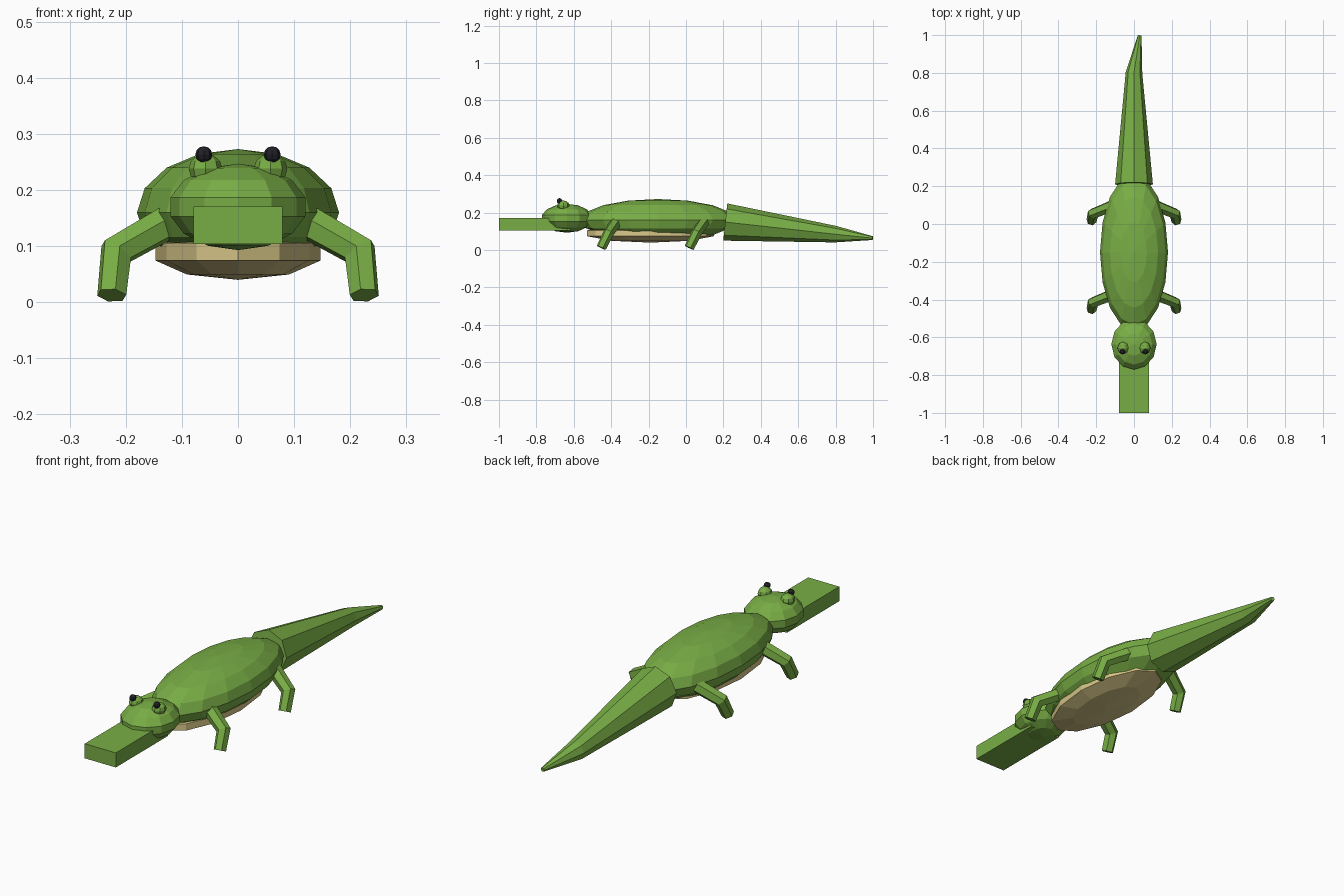
import bpy, bmesh, math
from mathutils import Vector

if "Cube" in bpy.data.objects:
    bpy.data.objects.remove(bpy.data.objects["Cube"])


def material(name, rgb):
    m = bpy.data.materials.new(name)
    m.diffuse_color = (*rgb, 1)
    m.use_nodes = True
    m.node_tree.nodes["Principled BSDF"].inputs["Base Color"].default_value = m.diffuse_color
    return m


GREEN = material("green_skin", (0.19, 0.42, 0.06))
CREAM = material("cream_belly", (0.70, 0.58, 0.25))
BLACK = material("black_eye", (0.015, 0.015, 0.02))


def add_mesh(name, bm, mat):
    bmesh.ops.recalc_face_normals(bm, faces=bm.faces)
    me = bpy.data.meshes.new(name)
    bm.to_mesh(me)
    bm.free()
    me.materials.append(mat)
    ob = bpy.data.objects.new(name, me)
    bpy.context.collection.objects.link(ob)
    return ob


def ball(name, loc, size, segs, rings, mat):
    bm = bmesh.new()
    bmesh.ops.create_uvsphere(bm, u_segments=segs, v_segments=rings, radius=1)
    bmesh.ops.scale(bm, vec=size, verts=bm.verts)
    bmesh.ops.translate(bm, vec=loc, verts=bm.verts)
    return add_mesh(name, bm, mat)


def tube(name, points, radii, sides, mat, up):
    """Faceted tube through the points, mitred at the bends, capped."""
    pts = [Vector(p) for p in points]
    bm = bmesh.new()
    rings = []
    for i, p in enumerate(pts):
        d_in = (p - pts[max(i - 1, 0)]).normalized()
        d_out = (pts[min(i + 1, len(pts) - 1)] - p).normalized()
        t = (d_in + d_out).normalized()
        side = t.cross(Vector(up)).normalized()
        top = side.cross(t).normalized()
        stretch = 1 / max(0.5, max(t.dot(d_in), t.dot(d_out)))
        ring = []
        for k in range(sides):
            a = 2 * math.pi * k / sides
            ring.append(bm.verts.new(p + radii[i] * (
                side * math.cos(a) + top * math.sin(a) * stretch)))
        rings.append(ring)
    for a, b in zip(rings, rings[1:]):
        for k in range(sides):
            n = (k + 1) % sides
            bm.faces.new((a[k], a[n], b[n], b[k]))
    bm.faces.new(rings[0])
    bm.faces.new(rings[-1])
    return add_mesh(name, bm, mat)


# Trunk, belly and head
ball("body", (0, -0.15, 0.16), (0.18, 0.415, 0.113), 16, 8, GREEN)
ball("belly", (0, -0.19, 0.09), (0.155, 0.357, 0.05), 12, 5, CREAM)
ball("head", (0, -0.637, 0.17), (0.123, 0.137, 0.077), 12, 7, GREEN)

# Box snout
bm = bmesh.new()
bmesh.ops.create_cube(bm, size=1)
bmesh.ops.scale(bm, vec=(0.158, 0.38, 0.067), verts=bm.verts)
bmesh.ops.translate(bm, vec=(0, -0.81, 0.1375), verts=bm.verts)
add_mesh("snout", bm, GREEN)

# Tapering tail with a slight bend at the tip
tube("tail", [(0, 0.21, 0.15), (0, 0.8, 0.085), (0.03, 0.998, 0.064)],
     [0.1, 0.044, 0.01], 8, GREEN, (0, 0, 1))

# Eyes and legs, mirrored left and right
for s, label in ((-1, "left"), (1, "right")):
    ball(f"eye_socket_{label}", (s * 0.058, -0.656, 0.238),
         (0.03, 0.033, 0.027), 8, 6, GREEN)
    ball(f"eye_{label}", (s * 0.061, -0.676, 0.263),
         (0.015, 0.015, 0.015), 8, 6, BLACK)
    for part, dy in (("front", 0), ("back", 0.47)):
        path = [(s * 0.11, -0.372 + dy, 0.151),
                (s * 0.217, -0.415 + dy, 0.09),
                (s * 0.225, -0.453 + dy, 0.0125)]
        tube(f"{part}_leg_{label}", path, [0.032, 0.029, 0.027], 6, GREEN,
             (s, 0, 0.6))
